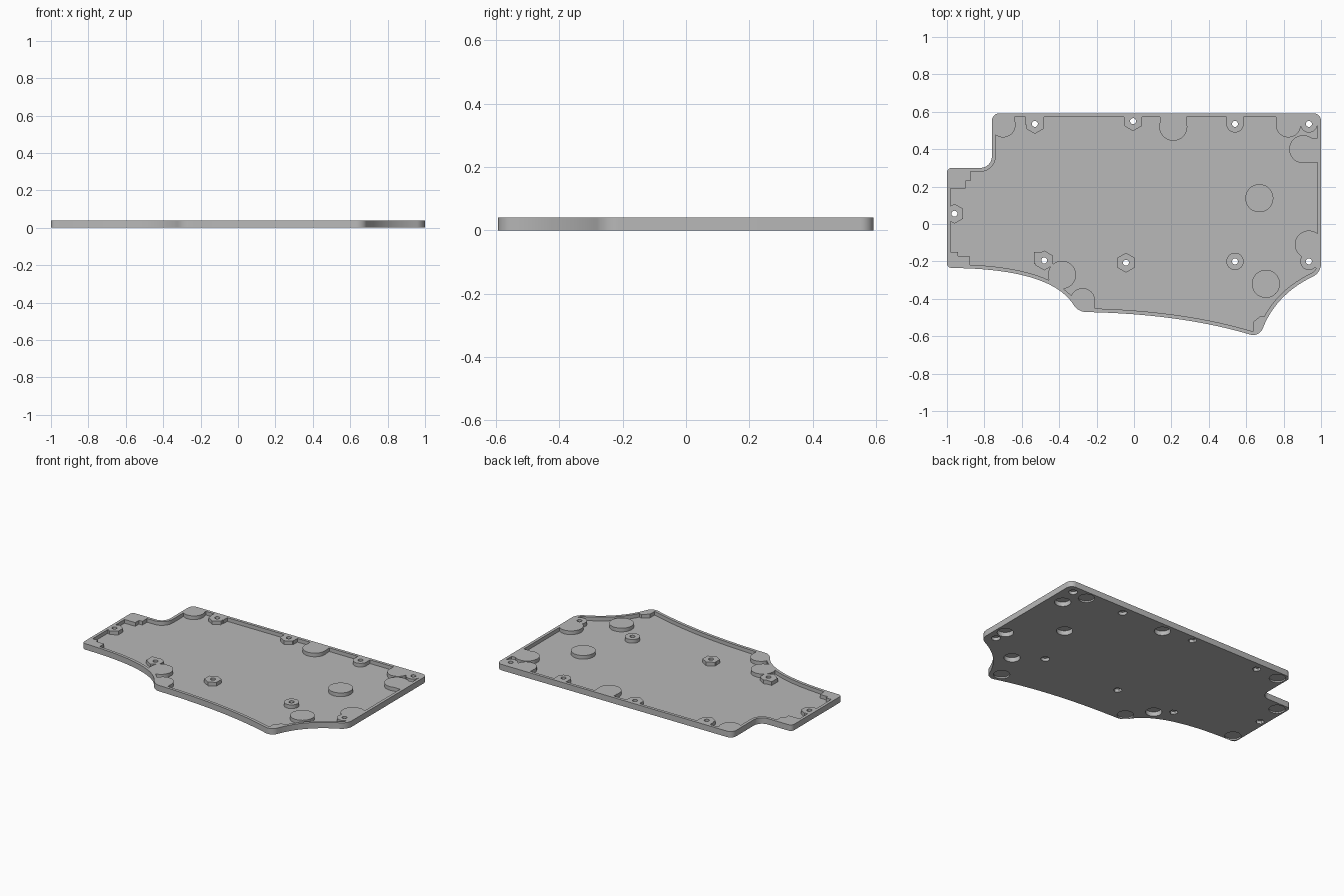
import bpy
import bmesh
import math
from mathutils import Vector

if "Cube" in bpy.data.objects:
    bpy.data.objects.remove(bpy.data.objects["Cube"])

HEIGHT, FLOOR, RIM = 0.04, 0.015, 0.02

grey = bpy.data.materials.new("plain grey")
grey.use_nodes = True
grey.diffuse_color = (0.48, 0.48, 0.48, 1)
grey.node_tree.nodes["Principled BSDF"].inputs["Base Color"].default_value = (0.48, 0.48, 0.48, 1)


def conic(a, c, b, weight, steps):
    """Points of a rational quadratic curve from a to b pulled towards c."""
    pts = []
    for i in range(steps + 1):
        t = i / steps
        wa, wc, wb = (1 - t) ** 2, 2 * weight * t * (1 - t), t * t
        pts.append((a * wa + c * wc + b * wb) / (wa + wc + wb))
    return pts


def rounded_outline(corners):
    """Corners are (point, rounding, control of the curved edge that follows)."""
    n = len(corners)
    ends = []
    for i, (p, r, ctrl) in enumerate(corners):
        p = Vector(p)
        before = Vector(corners[i - 1][2] or corners[i - 1][0])
        after = Vector(ctrl or corners[(i + 1) % n][0])
        ends.append((p + (before - p).normalized() * r, p, p + (after - p).normalized() * r))
    pts = []
    for i in range(n):
        start, mid, end = ends[i]
        pts += conic(start, mid, end, 0.7, 8)
        if corners[i][2]:
            pts += conic(end, Vector(corners[i][2]), ends[(i + 1) % n][0], 1, 24)[1:-1]
    return pts


def inset(pts, d):
    """Move a counter-clockwise outline inwards."""
    out = []
    for i, p in enumerate(pts):
        a = (p - pts[i - 1]).normalized()
        b = (pts[(i + 1) % len(pts)] - p).normalized()
        t = (a + b).normalized()
        out.append(p + Vector((-t.y, t.x)) * d / max(t.dot(a), 0.5))
    return out


def ring(x, y, r, sides=40, turn=0.0):
    return [Vector((x + r * math.cos(turn + math.tau * i / sides),
                    y + r * math.sin(turn + math.tau * i / sides))) for i in range(sides)]


def box(x0, y0, x1, y1):
    return [Vector(p) for p in ((x0, y0), (x1, y0), (x1, y1), (x0, y1))]


def prisms(name, parts):
    """One object from (outline, bottom, top) prisms."""
    bm = bmesh.new()
    for pts, z0, z1 in parts:
        low = [bm.verts.new((p.x, p.y, z0)) for p in pts]
        high = [bm.verts.new((p.x, p.y, z1)) for p in pts]
        bm.faces.new(low[::-1])
        bm.faces.new(high)
        for i in range(len(pts)):
            j = (i + 1) % len(pts)
            bm.faces.new((low[i], low[j], high[j], high[i]))
    mesh = bpy.data.meshes.new(name)
    bm.to_mesh(mesh)
    bm.free()
    mesh.materials.append(grey)
    obj = bpy.data.objects.new(name, mesh)
    bpy.context.scene.collection.objects.link(obj)
    return obj


def cut(obj, cutter):
    mod = obj.modifiers.new("cut", "BOOLEAN")
    mod.operation, mod.solver, mod.use_self = "DIFFERENCE", "EXACT", True
    mod.object = cutter
    bpy.context.view_layer.update()
    deps = bpy.context.evaluated_depsgraph_get()
    mesh = bpy.data.meshes.new_from_object(obj.evaluated_get(deps))
    obj.modifiers.clear()
    obj.data = mesh
    bpy.data.objects.remove(cutter)


# Plate outline, counter-clockwise from the back corner
outline = rounded_outline([
    ((-0.76, 0.592), 0.04, None),
    ((-0.76, 0.30), 0.06, None),
    ((-1.0, 0.30), 0.025, None),
    ((-1.0, -0.235), 0.025, (-0.44, -0.24)),
    ((-0.30, -0.47), 0.04, (0.25, -0.48)),
    ((0.67, -0.606), 0.05, (0.76, -0.375)),
    ((1.0, -0.26), 0.045, None),
    ((1.0, 0.592), 0.04, None),
])

# Screw posts: x, y, number of sides
screws = [
    (-0.53, 0.535, 6), (-0.005, 0.55, 6), (0.54, 0.535, 40), (0.935, 0.535, 40),
    (-0.96, 0.055, 6), (-0.48, -0.195, 6), (-0.043, -0.207, 6),
    (0.54, -0.2, 40), (0.935, -0.2, 40),
]
# Foot pads with deep and shallow pockets underneath
deep_feet = [(0.21, 0.52), (0.905, 0.40), (0.67, 0.138), (0.935, -0.11),
             (0.705, -0.32), (-0.385, -0.272)]
shallow_feet = [(-0.70, 0.53), (0.825, 0.53), (-0.275, -0.41),
                (-0.94, 0.24), (-0.945, -0.185), (0.622, -0.518)]

# Raised areas left standing in the cavity
raised = [ring(x, y, 0.053 if s == 6 else 0.046, s, math.pi / 6) for x, y, s in screws]
raised += [ring(x, y, 0.075) for x, y in deep_feet]
raised += [ring(x, y, 0.067) for x, y in shallow_feet[:3]]
raised.append(ring(0.69, -0.55, 0.06, 7))
raised += [box(x - w, 0.53, x + w, 0.7) for x, w in
           ((-0.53, 0.05), (-0.005, 0.048), (0.21, 0.072), (0.54, 0.045),
            (0.825, 0.065), (0.93, 0.06), (-0.7, 0.06))]
raised += [
    box(-1.1, 0.23, -0.875, 0.4), box(-1.1, 0.19, -0.9, 0.25),       # left back corner
    box(-1.1, -0.3, -0.88, -0.17), box(-1.1, -0.2, -0.94, -0.15),    # left front corner
    box(0.91, 0.33, 1.1, 0.46), box(0.935, -0.235, 1.1, -0.05),      # right side pads
    box(-0.25, -0.55, -0.208, -0.4), box(-0.23, -0.55, -0.13, -0.456),
    box(-0.535, -0.215, -0.5, -0.15), box(-0.09, -0.215, -0.05, -0.19),
]

plate = prisms("bottom_plate", [(outline, 0, HEIGHT)])
cavity = prisms("cavity_cutter", [(inset(outline, RIM), FLOOR, 0.1)])
cut(cavity, prisms("raised_areas", [(p, -0.1 - i * 0.001, 0.2 + i * 0.001)
                                    for i, p in enumerate(raised)]))
cut(plate, cavity)

# Screw holes, head recesses and foot pockets
holes = [(ring(x, y, 0.016, 24), -0.1, 0.1) for x, y, s in screws]
holes += [(ring(x, y, 0.027, min(s, 24), math.pi / 6), -0.05, 0.02) for x, y, s in screws]
holes += [(ring(x, y, 0.05), -0.05, 0.03) for x, y in deep_feet]
holes += [(ring(x, y, 0.05), -0.05, 0.01) for x, y in shallow_feet]
cut(plate, prisms("hole_cutter", holes))

bpy.ops.object.select_all(action="DESELECT")
plate.select_set(True)
bpy.context.view_layer.objects.active = plate
bpy.ops.object.shade_smooth_by_angle(angle=math.radians(30))
